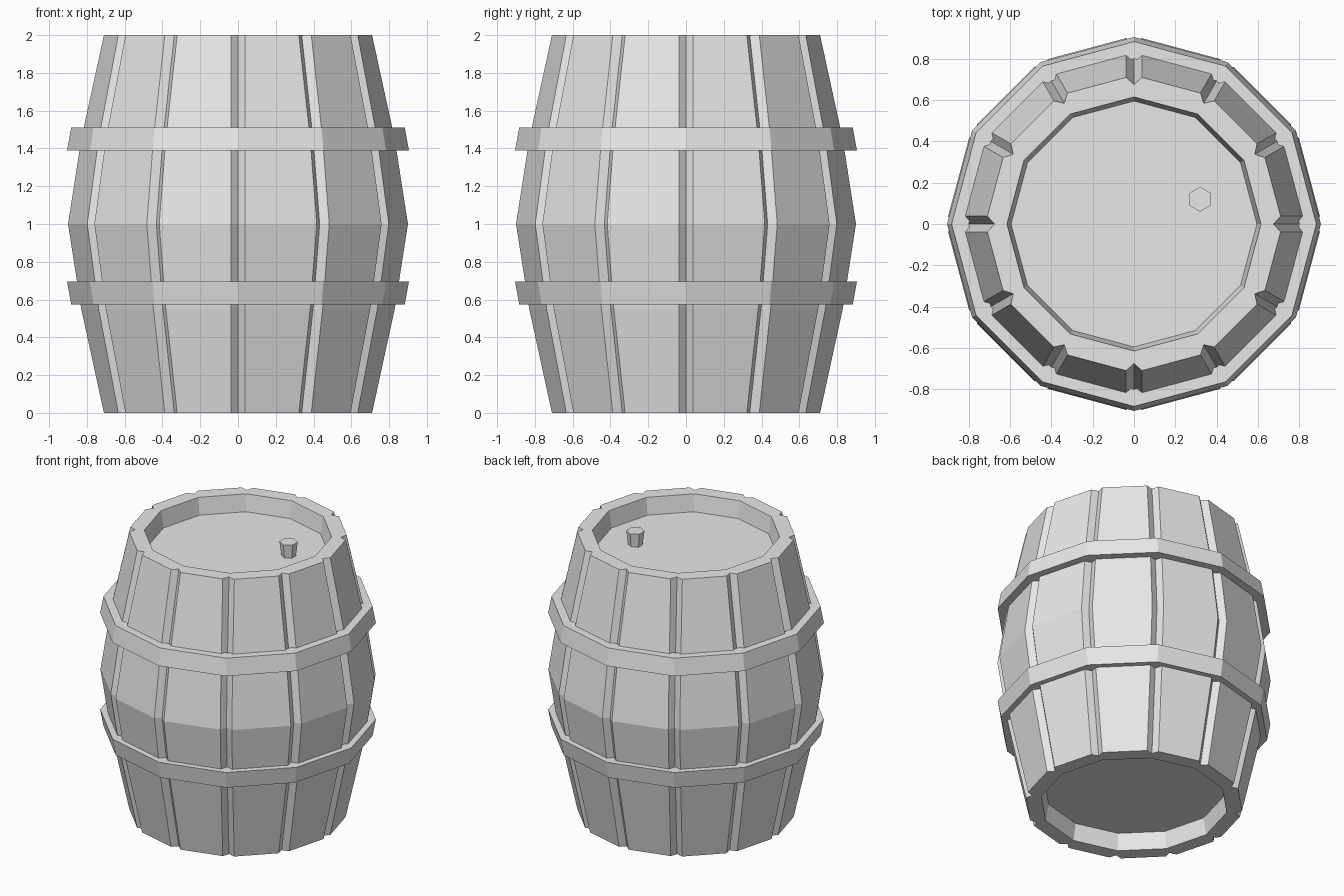
import bpy
import bmesh
from math import cos, sin, tan, pi, radians

cube = bpy.data.objects.get("Cube")
if cube:
    bpy.data.objects.remove(cube, do_unlink=True)

SIDES = 12
GROOVE_HALF = 0.038
GROOVE_DEPTH = 0.045

grey = bpy.data.materials.new("plain grey")
grey.use_nodes = True
grey.diffuse_color = (0.8, 0.8, 0.8, 1)
grey.node_tree.nodes["Principled BSDF"].inputs["Base Color"].default_value = (0.8, 0.8, 0.8, 1)


def plain_ring(radius, z, sides=SIDES, cx=0, cy=0):
    """Corners of a regular polygon."""
    angles = [2 * pi * i / sides for i in range(sides)]
    return [(cx + radius * cos(a), cy + radius * sin(a), z) for a in angles]


def stave_ring(radius, z, depth):
    """Polygon whose corners are cut by V grooves."""
    points = []
    edge = radius - GROOVE_HALF * tan(pi / SIDES)
    for i in range(SIDES):
        a = 2 * pi * i / SIDES
        for r, side in ((edge, -GROOVE_HALF), (radius - depth, 0), (edge, GROOVE_HALF)):
            points.append((r * cos(a) - side * sin(a), r * sin(a) + side * cos(a), z))
    return points


def loft(name, rings, closed=False):
    """Skin a list of rings, capping the ends unless closed on itself."""
    bm = bmesh.new()
    loops = [[bm.verts.new(p) for p in ring] for ring in rings]
    pairs = list(zip(loops, loops[1:]))
    if closed:
        pairs.append((loops[-1], loops[0]))
    else:
        bm.faces.new(loops[0])
        bm.faces.new(loops[-1])
    for low, high in pairs:
        n = len(low)
        for i in range(n):
            j = (i + 1) % n
            bm.faces.new((low[i], low[j], high[j], high[i]))
    bmesh.ops.recalc_face_normals(bm, faces=bm.faces)
    mesh = bpy.data.meshes.new(name)
    bm.to_mesh(mesh)
    bm.free()
    mesh.materials.append(grey)
    obj = bpy.data.objects.new(name, mesh)
    bpy.context.collection.objects.link(obj)
    return obj


# Barrel body: recessed base, rim, bulging staves, rim, recessed lid
D = GROOVE_DEPTH
body_profile = [
    (0.595, 0.12, 0), (0.615, 0, 0),
    (0.72, 0, D), (0.84, 0.55, D), (0.91, 1, D), (0.84, 1.45, D), (0.72, 2, D),
    (0.615, 2, 0), (0.595, 1.88, 0),
]
loft("barrel_body", [stave_ring(*p) for p in body_profile])

# Hoops, tapering away from the middle
for name, wide_z, narrow_z in (("upper_hoop", 1.39, 1.51), ("lower_hoop", 0.695, 0.575)):
    profile = [(0.80, wide_z), (0.905, wide_z), (0.883, narrow_z), (0.80, narrow_z)]
    loft(name, [plain_ring(r, z) for r, z in profile], closed=True)

# Bung standing in the lid
bung = [plain_ring(r, z, 6, 0.32, 0.12) for r, z in ((0.045, 1.86), (0.06, 1.98))]
for ring in bung:
    # turn so that a corner points to the back
    ring[:] = [(0.32 - (y - 0.12), 0.12 + (x - 0.32), z) for x, y, z in ring]
loft("bung", bung)
